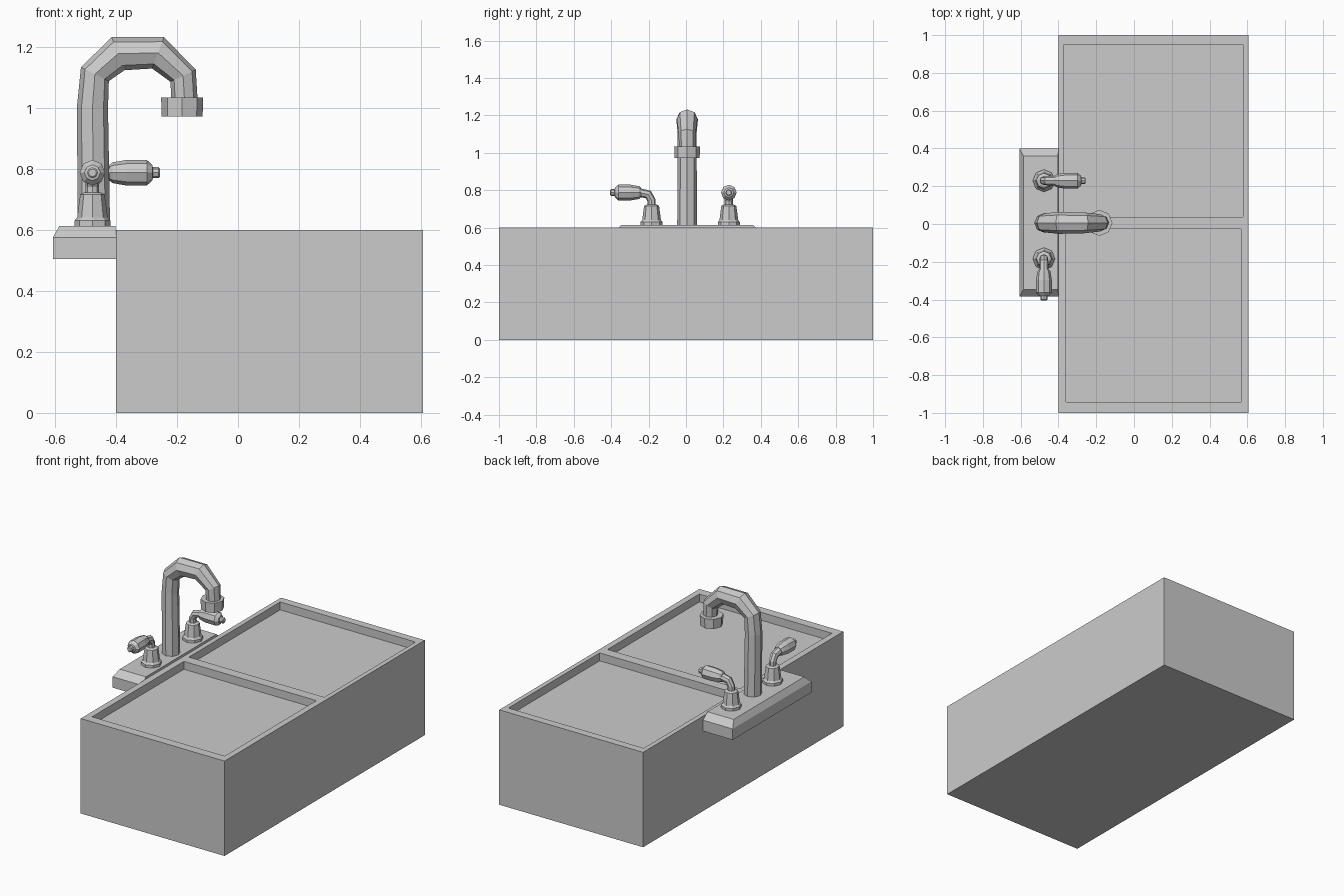
import bpy, bmesh
from math import pi, cos, sin
from mathutils import Vector, Matrix

if "Cube" in bpy.data.objects:
    bpy.data.objects.remove(bpy.data.objects["Cube"])


def loft(name, rings, matrix=None):
    """Skin a list of equal-length vertex rings and cap both ends."""
    bm = bmesh.new()
    vr = [[bm.verts.new(p) for p in ring] for ring in rings]
    n = len(vr[0])
    for a, b in zip(vr, vr[1:]):
        for i in range(n):
            bm.faces.new((a[i], a[(i + 1) % n], b[(i + 1) % n], b[i]))
    bm.faces.new(vr[0])
    bm.faces.new(vr[-1])
    if matrix:
        bm.transform(matrix)
    bmesh.ops.recalc_face_normals(bm, faces=bm.faces)
    me = bpy.data.meshes.new(name)
    bm.to_mesh(me)
    bm.free()
    ob = bpy.data.objects.new(name, me)
    bpy.context.collection.objects.link(ob)
    return ob


def rect(x0, x1, y0, y1, z):
    return [(x0, y0, z), (x1, y0, z), (x1, y1, z), (x0, y1, z)]


def tube(name, path, radii, matrix=None, sides=8, ends=(None, None)):
    """Octagonal sweep along a path of (x, z) points in the XZ plane."""
    pts = [Vector((x, 0, z)) for x, z in path]
    side = Vector((0, 1, 0))
    rings = []
    for i, (p, r) in enumerate(zip(pts, radii)):
        d_in = (p - pts[max(i - 1, 0)]).normalized()
        d_out = (pts[min(i + 1, len(pts) - 1)] - p).normalized()
        t = (d_in + d_out).normalized()
        if i == 0 and ends[0]:
            t = Vector(ends[0])
        if i == len(pts) - 1 and ends[1]:
            t = Vector(ends[1])
        nrm = side.cross(t)
        rings.append([p + r * (cos(2 * pi * k / sides) * nrm + sin(2 * pi * k / sides) * side)
                      for k in range(sides)])
    return loft(name, rings, matrix)


def lathe(name, profile, matrix=None, sides=8):
    """Turned part around z from (radius, z) pairs."""
    return loft(name, [[(r * cos(2 * pi * k / sides), r * sin(2 * pi * k / sides), z)
                        for k in range(sides)] for r, z in profile], matrix)


# Basin block with two shallow recesses
basin = loft("basin", [rect(-0.4, 0.606, -1, 1, 0), rect(-0.4, 0.606, -1, 1, 0.6)])
for x0, x1, y0, y1 in ((-0.37, 0.577, 0.038, 0.95), (-0.36, 0.567, -0.943, -0.026)):
    cutter = loft("recess_cutter", [rect(x0, x1, y0, y1, 0.55), rect(x0, x1, y0, y1, 0.7)])
    cutter.hide_render = True
    mod = basin.modifiers.new("recess", 'BOOLEAN')
    mod.operation = 'DIFFERENCE'
    mod.solver = 'EXACT'
    mod.object = cutter
    bpy.context.view_layer.objects.active = basin
    bpy.ops.object.modifier_apply(modifier=mod.name)
    bpy.data.objects.remove(cutter)

# Tap deck with bevelled top
loft("tap_deck", [rect(-0.607, -0.4, -0.385, 0.4, 0.505),
                  rect(-0.607, -0.4, -0.385, 0.4, 0.574),
                  rect(-0.585, -0.402, -0.346, 0.36, 0.613)])

# Gooseneck spout and outlet collar
mid = Matrix.Translation((0, 0.006, 0))
tube("spout",
     [(-0.472, 0.6), (-0.477, 1.0), (-0.469, 1.11), (-0.393, 1.177),
      (-0.262, 1.18), (-0.18, 1.105), (-0.175, 1.02)],
     [0.053, 0.051, 0.051, 0.058, 0.055, 0.046, 0.043],
     mid, ends=((0, 0, 1), (0, 0, -1)))
lathe("spout_collar", [(0.067, 0.972), (0.069, 1.034)],
      Matrix.Translation((-0.183, 0.006, 0)))

# Two lever handles: bell base, bent stem, lever grip
for label, y, turn in (("left", -0.184, -pi / 2), ("right", 0.229, 0)):
    place = Matrix.Translation((-0.477, y, 0)) @ Matrix.Rotation(turn, 4, 'Z')
    lathe(label + "_handle_base",
          [(0.059, 0.605), (0.059, 0.63), (0.05, 0.64), (0.047, 0.665),
           (0.04, 0.716), (0.028, 0.722)], place)
    tube(label + "_handle_stem",
         [(0, 0.7), (0, 0.745), (0.018, 0.777), (0.065, 0.787)],
         [0.022, 0.022, 0.024, 0.024], place, ends=((0, 0, 1), (1, 0, 0)))
    along = place @ Matrix.Translation((0, 0, 0.787)) @ Matrix.Rotation(pi / 2, 4, 'Y')
    lathe(label + "_handle_lever",
          [(0.026, 0.056), (0.034, 0.066), (0.042, 0.112), (0.042, 0.178),
           (0.026, 0.196), (0.018, 0.198), (0.018, 0.217), (0.013, 0.221)], along)
